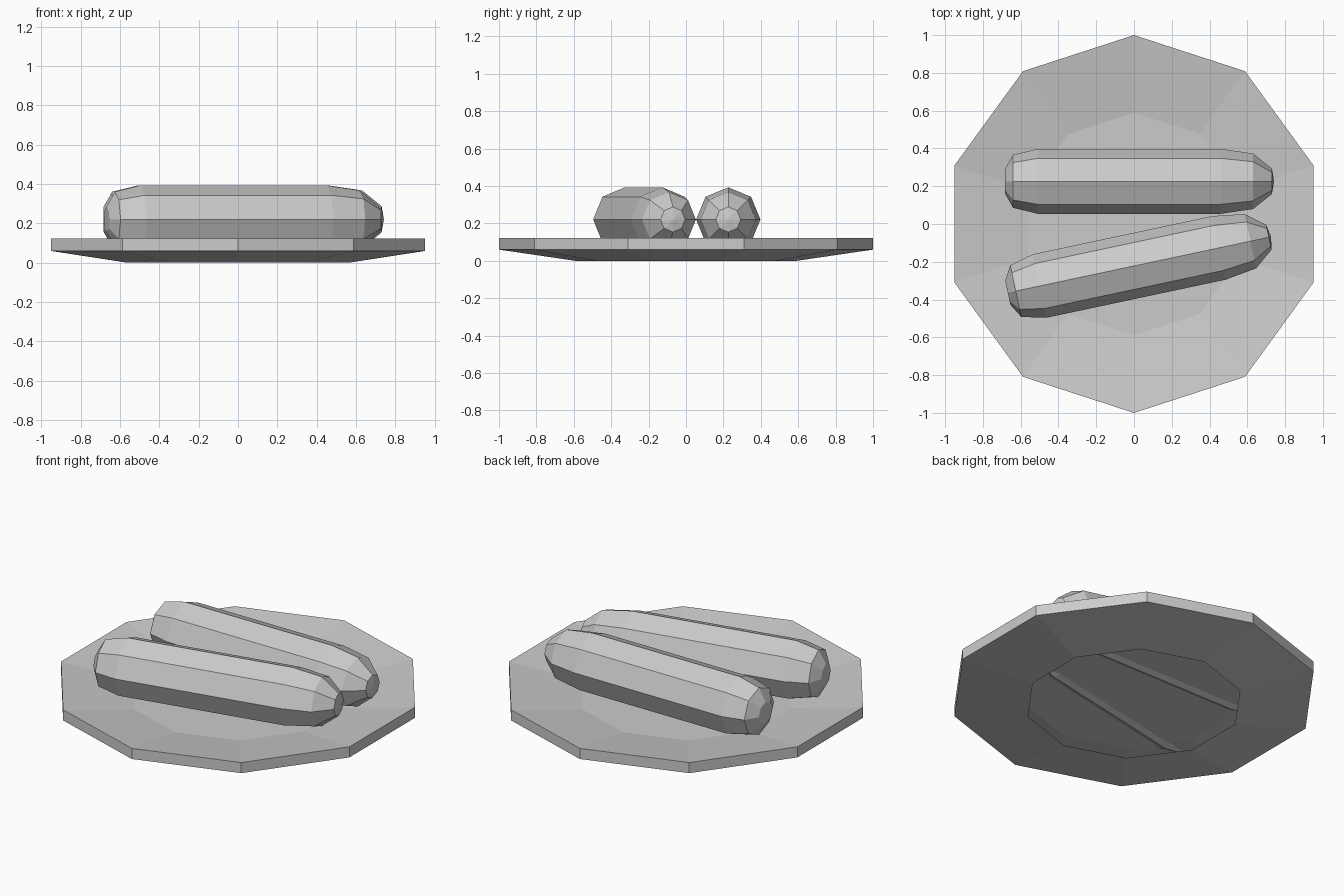
import bpy, bmesh
from math import cos, sin, pi, radians

if "Cube" in bpy.data.objects:
    bpy.data.objects.remove(bpy.data.objects["Cube"])


def lathe(name, rings, sides, start, point, cap_first, cap_last):
    """Skin (radius, offset) rings; radius 0 makes a tip."""
    bm = bmesh.new()
    loops = []
    for r, h in rings:
        n = sides if r else 1
        loops.append([bm.verts.new(point(r, start + 2 * pi * i / sides, h)) for i in range(n)])
    for a, b in zip(loops, loops[1:]):
        for i in range(sides):
            j = (i + 1) % sides
            if len(b) == 1:
                bm.faces.new((a[i], a[j], b[0]))
            else:
                bm.faces.new((a[i], a[j], b[j], b[i]))
    if cap_first:
        bm.faces.new(loops[0][::-1])
    if cap_last:
        bm.faces.new(loops[-1])
    mesh = bpy.data.meshes.new(name)
    bm.to_mesh(mesh)
    bm.free()
    obj = bpy.data.objects.new(name, mesh)
    bpy.context.collection.objects.link(obj)
    return obj


# Ten-sided plate: open underneath, thick rim, shallow dish with flat floor
lathe("plate", [(0.59, 0), (1, 0.06), (1, 0.123), (0.59, 0.063)], 10, pi / 2,
      lambda r, a, h: (r * cos(a), r * sin(a), h), False, True)

# Two eight-sided sausages lying along x, one turned
sausage_rings = [(0.065, -0.683), (0.14, -0.64), (0.172, -0.51), (0.172, 0.46),
                 (0.147, 0.63), (0.067, 0.73), (0, 0.742)]
for name, y, turn in (("back_sausage", 0.226, 0), ("front_sausage", -0.222, 12)):
    sausage = lathe(name, sausage_rings, 8, 0,
                    lambda r, a, h: (h, r * cos(a), r * sin(a)), True, False)
    sausage.location = (0, y, 0.221)
    sausage.rotation_euler.z = radians(turn)
